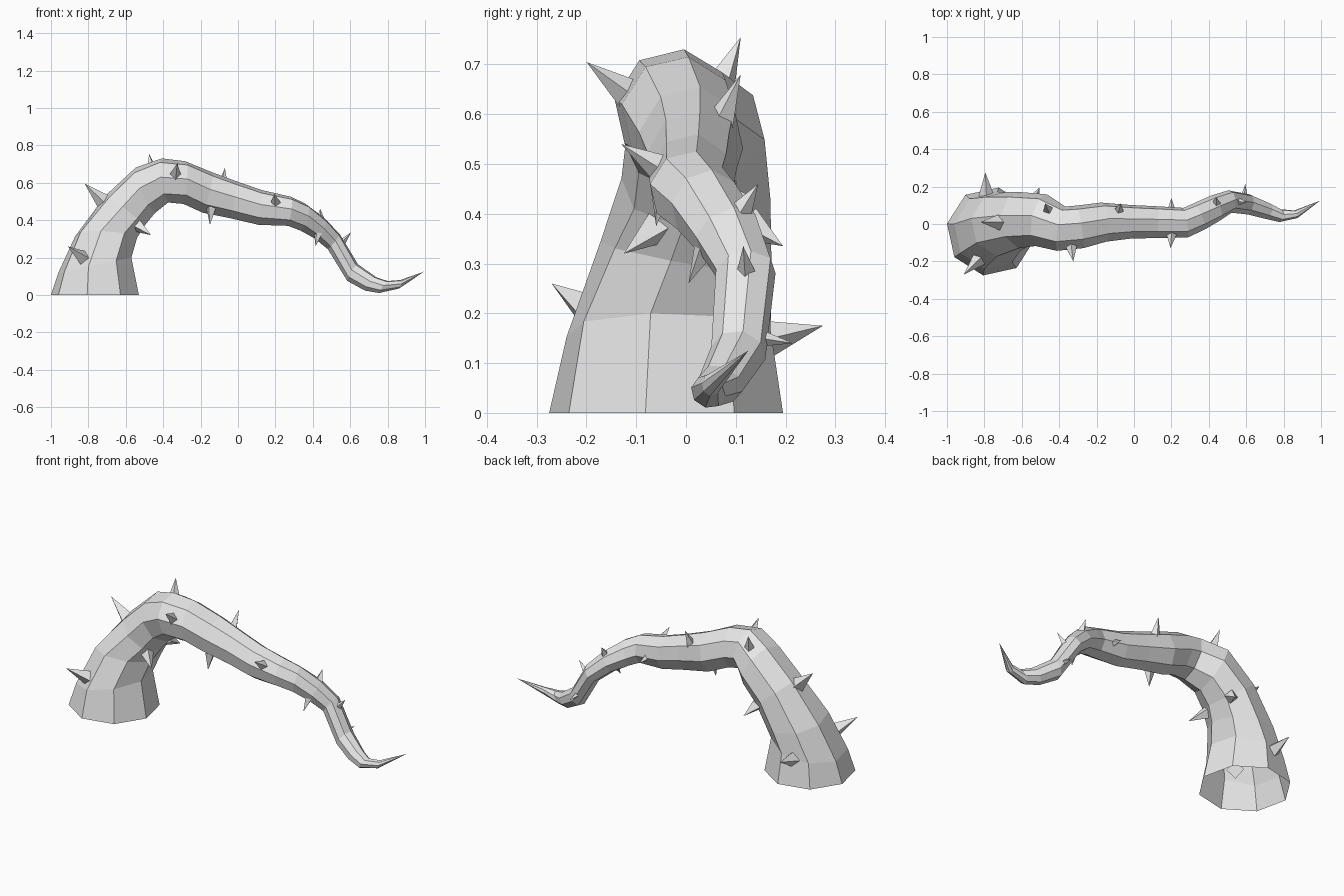
import bpy, bmesh
from math import radians, sin, cos
from mathutils import Vector

cube = bpy.data.objects.get("Cube")
if cube:
    bpy.data.objects.remove(cube)

grey = bpy.data.materials.new("pale_grey")
grey.use_nodes = True
colour = (0.8, 0.8, 0.8, 1)
grey.diffuse_color = colour
grey.node_tree.nodes["Principled BSDF"].inputs["Base Color"].default_value = colour


def add_object(name, bm):
    bmesh.ops.recalc_face_normals(bm, faces=bm.faces)
    mesh = bpy.data.meshes.new(name)
    bm.to_mesh(mesh)
    bm.free()
    mesh.materials.append(grey)
    obj = bpy.data.objects.new(name, mesh)
    bpy.context.collection.objects.link(obj)
    return obj


# Rings along the stem: outer x, z, inner x, z, then centre y and half width
RINGS = [
    (-1.0, 0, -.53, 0, -.04, .235),
    (-.96, .12, -.57, .2, -.035, .205),
    (-.87, .32, -.54, .3, 0, .175),
    (-.71, .53, -.5, .37, .02, .15),
    (-.55, .68, -.44, .44, .02, .14),
    (-.41, .73, -.37, .495, -.025, .12),
    (-.28, .715, -.295, .487, -.015, .115),
    (-.135, .655, -.19, .44, .01, .105),
    (0, .605, -.04, .41, .012, .09),
    (.13, .56, .11, .375, .01, .085),
    (.285, .525, .265, .37, .007, .08),
    (.365, .487, .33, .345, .04, .075),
    (.465, .41, .405, .305, .085, .07),
    (.545, .325, .48, .245, .12, .06),
    (.64, .165, .585, .075, .105, .055),
    (.74, .095, .68, .022, .07, .045),
    (.8, .075, .755, .01, .045, .035),
    (.87, .08, .86, .035, .052, .022),
]
TIP = Vector((.995, .125, .125))
SIDES = 8
TWIST = radians(10)

# Tapering eight-sided stem, open at the foot
centres = [Vector(((a + c) / 2, y, (b + d) / 2)) for a, b, c, d, y, r in RINGS] + [TIP]
bm = bmesh.new()
loops = []
for i, (ox, oz, ix, iz, y, width) in enumerate(RINGS):
    up = Vector((ox - ix, 0, oz - iz)) / 2
    tangent = centres[i + 1] - centres[max(i - 1, 0)]
    side = Vector((0, 1, 0)) if i < 2 else up.cross(-tangent).normalized()
    if side.y < 0:
        side = -side
    loop = []
    for k in range(SIDES):
        angle = TWIST + k * radians(360 / SIDES)
        point = centres[i] + (up * cos(angle) + side * width * sin(angle)) * 1.015
        if i == 0:
            point.z = 0
        loop.append(bm.verts.new(point))
    loops.append(loop)
for a, b in zip(loops, loops[1:]):
    for k in range(SIDES):
        n = (k + 1) % SIDES
        bm.faces.new((a[k], a[n], b[n], b[k]))
tip = bm.verts.new(TIP)
for k in range(SIDES):
    bm.faces.new((loops[-1][k], loops[-1][(k + 1) % SIDES], tip))
add_object("tentacle_stem", bm)

# Thorns: root on the stem, point, base radius
THORNS = [
    ((-.83, -.19, .2), (-.91, -.27, .26), .045),
    ((-.73, .01, .51), (-.82, .01, .595), .045),
    ((-.79, .17, .15), (-.795, .275, .175), .042),
    ((-.46, .075, .67), (-.475, .11, .755), .034),
    ((-.335, -.12, .645), (-.325, -.2, .705), .036),
    ((-.53, -.07, .365), (-.465, -.125, .32), .038),
    ((-.53, .14, .37), (-.505, .195, .335), .036),
    ((-.08, .075, .6), (-.07, .11, .68), .03),
    ((-.145, -.05, .45), (-.15, -.06, .375), .03),
    ((.2, -.065, .5), (.195, -.13, .54), .03),
    ((.2, .08, .44), (.2, .14, .43), .026),
    ((.425, .03, .315), (.415, .005, .26), .024),
    ((.44, .12, .42), (.44, .145, .46), .024),
    ((.565, .12, .29), (.605, .115, .335), .022),
    ((.59, .15, .15), (.595, .215, .14), .022),
]
for n, (root, point, radius) in enumerate(THORNS, 1):
    root, point = Vector(root), Vector(point)
    axis = (point - root).normalized()
    root -= axis * .02
    length = (point - root).length
    bm = bmesh.new()
    bmesh.ops.create_cone(bm, cap_ends=True, segments=4, radius1=radius,
                          radius2=0, depth=length)
    bmesh.ops.remove_doubles(bm, verts=bm.verts, dist=1e-5)
    turn = axis.to_track_quat('Z', 'Y').to_matrix().to_4x4()
    bm.transform(turn)
    bmesh.ops.translate(bm, verts=bm.verts, vec=(root + point) / 2)
    add_object(f"thorn_{n}", bm)
